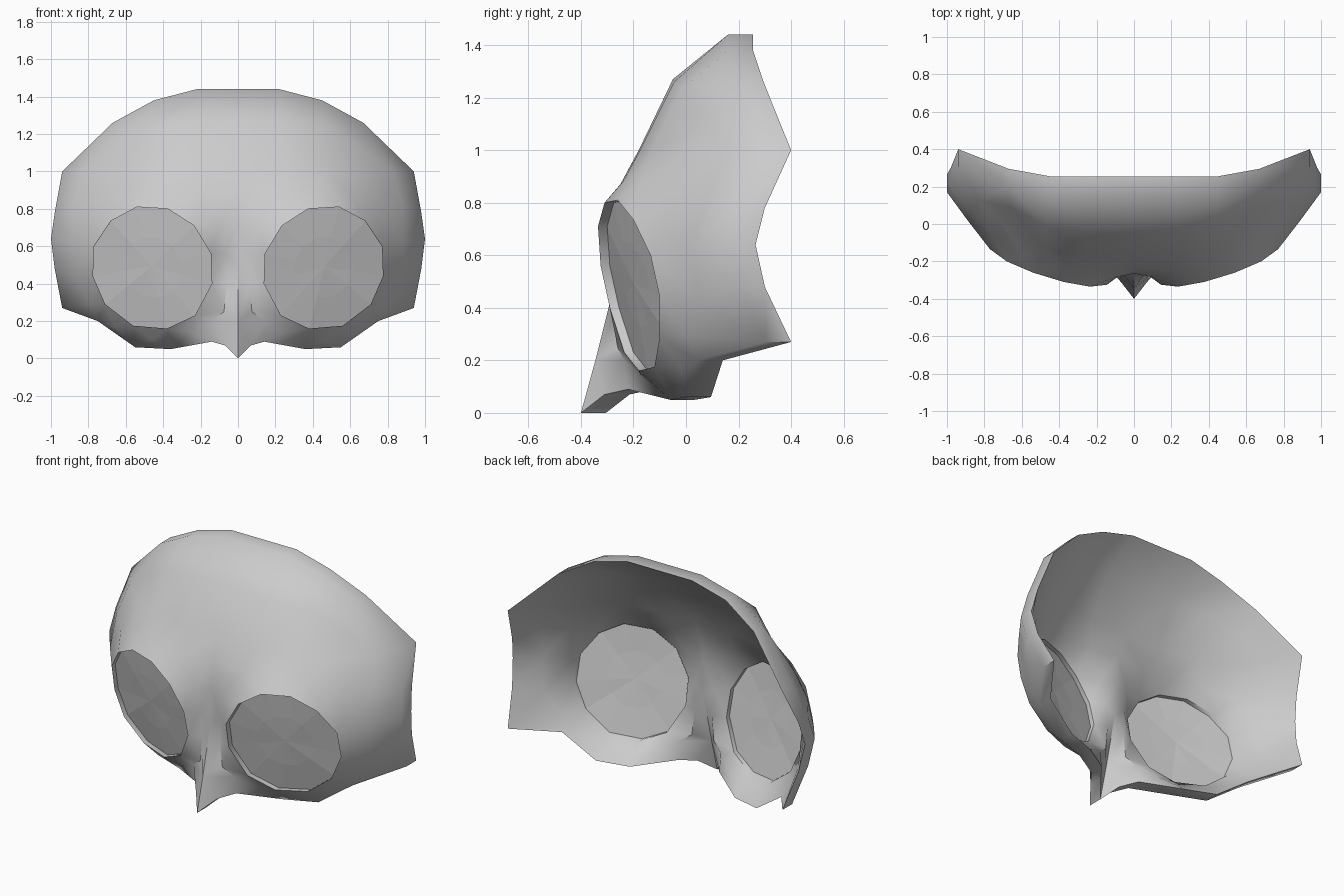
import bpy, bmesh
from mathutils import Vector
from mathutils.geometry import delaunay_2d_cdt

if "Cube" in bpy.data.objects:
    bpy.data.objects.remove(bpy.data.objects["Cube"])

T = 0.095  # shell thickness, front to back

# Outer edge of the right half (x, y, z), from nose tip round to top centre
outline = [(0, -.40, 0), (.07, -.31, .07), (.14, -.22, .09), (.36, -.06, .05),
           (.55, 0, .06), (.75, .045, .20), (.94, .305, .27), (.98, .205, .48),
           (1, .17, .64), (.98, .205, .78), (.94, .305, 1), (.67, .20, 1.26),
           (.45, .16, 1.38), (.22, .16, 1.44), (0, .16, 1.44)]
# Centre line, top to nose
centre = [(0, -.05, 1.27), (0, -.18, 1), (0, -.235, .88), (0, -.265, .72),
          (0, -.27, .5), (0, -.345, .2)]
# Twelve-sided eye opening
eye = [(.14, -.29, .40), (.145, -.325, .56), (.235, -.335, .71), (.375, -.31, .80),
       (.54, -.26, .81), (.68, -.20, .735), (.77, -.135, .60), (.775, -.10, .44),
       (.71, -.10, .29), (.56, -.12, .175), (.38, -.18, .16), (.23, -.235, .23)]
# Forehead, temple, cheek and nose-side surface points
surface = [(.24, -.045, 1.26), (.47, -.01, 1.24), (.66, .09, 1.12),
           (.25, -.175, 1), (.48, -.13, 1), (.68, -.02, .98), (.83, .13, 1),
           (.2, -.25, .87), (.4, -.24, .88), (.6, -.175, .87), (.76, -.06, .80),
           (.88, .07, .82), (.89, .02, .62), (.87, .05, .42), (.79, .0, .29),
           (.66, -.02, .17), (.1, -.285, .70), (.07, -.27, .56),
           (.06, -.262, .40), (.075, -.26, .25), (.14, -.235, .2),
           (.25, -.17, .14), (.46, -.08, .10)]


def inside(p, poly):
    """Even-odd point test in the front plane."""
    hit = False
    for a, b in zip(poly, poly[1:] + poly[:1]):
        if (a[2] > p.y) != (b[2] > p.y):
            if p.x < a[0] + (p.y - a[2]) * (b[0] - a[0]) / (b[2] - a[2]):
                hit = not hit
    return hit


def finish(bm, name, angle):
    bmesh.ops.remove_doubles(bm, verts=bm.verts[:], dist=1e-4)
    bmesh.ops.recalc_face_normals(bm, faces=bm.faces[:])
    me = bpy.data.meshes.new(name)
    bm.to_mesh(me)
    bm.free()
    ob = bpy.data.objects.new(name, me)
    bpy.context.collection.objects.link(ob)
    bpy.ops.object.select_all(action='DESELECT')
    ob.select_set(True)
    bpy.context.view_layer.objects.active = ob
    bpy.ops.object.shade_smooth_by_angle(angle=angle)
    return ob


def thick_sheet(bm, pts, faces, depth):
    """Front sheet, matching back sheet, and walls along open edges."""
    front = [bm.verts.new(p) for p in pts]
    sheet = [bm.faces.new([front[i] for i in f]) for f in faces]
    bm.edges.index_update()
    rim = [tuple(e.verts) for e in bm.edges
           if len(e.link_faces) == 1]
    back = {v: bm.verts.new(v.co + Vector((0, depth, 0))) for v in front}
    for f in sheet:
        bm.faces.new([back[v] for v in reversed(f.verts)])
    for a, b in rim:
        bm.faces.new((a, b, back[b], back[a]))


# Mask shell: triangulate half in the front plane, mirror, thicken
border = outline + centre
pts = border + eye + surface
n, m = len(border), len(eye)
edges = [(i, (i + 1) % n) for i in range(n)]
edges += [(n + i, n + (i + 1) % m) for i in range(m)]
flat = [Vector((p[0], p[2])) for p in pts]
co, _, tris, orig, _, _ = delaunay_2d_cdt(flat, edges, [], 0, 1e-6)
half = [Vector(pts[o[0]]) for o in orig]
keep = []
for t in tris:
    c = sum((co[i] for i in t), Vector((0, 0))) / len(t)
    if inside(c, border) and not inside(c, eye):
        keep.append(list(t))

k = len(half)
both, index = list(half), {}
for i, p in enumerate(half):
    if p.x < 1e-5:
        index[i] = i
    else:
        index[i] = len(both)
        both.append(Vector((-p.x, p.y, p.z)))
faces = keep + [[index[i] for i in reversed(t)] for t in keep]
bm = bmesh.new()
thick_sheet(bm, both, faces, T)
finish(bm, "mask_shell", 0.75)

# Lenses: shallow faceted domes set inside the eye openings
for side, name in ((1, "right_lens"), (-1, "left_lens")):
    rim = [Vector((side * x, y + .035, z)) for x, y, z in eye]
    mid = sum(rim, Vector()) / m
    ring = [mid.lerp(p, .5) + Vector((0, -.012, 0)) for p in rim]
    lens = rim + ring + [mid + Vector((0, -.018, 0))]
    lf = []
    for i in range(m):
        j = (i + 1) % m
        lf += [(i, j, m + j, m + i), (m + i, m + j, 2 * m)]
    bm = bmesh.new()
    thick_sheet(bm, lens, lf, .03)
    finish(bm, name, 0.02)
